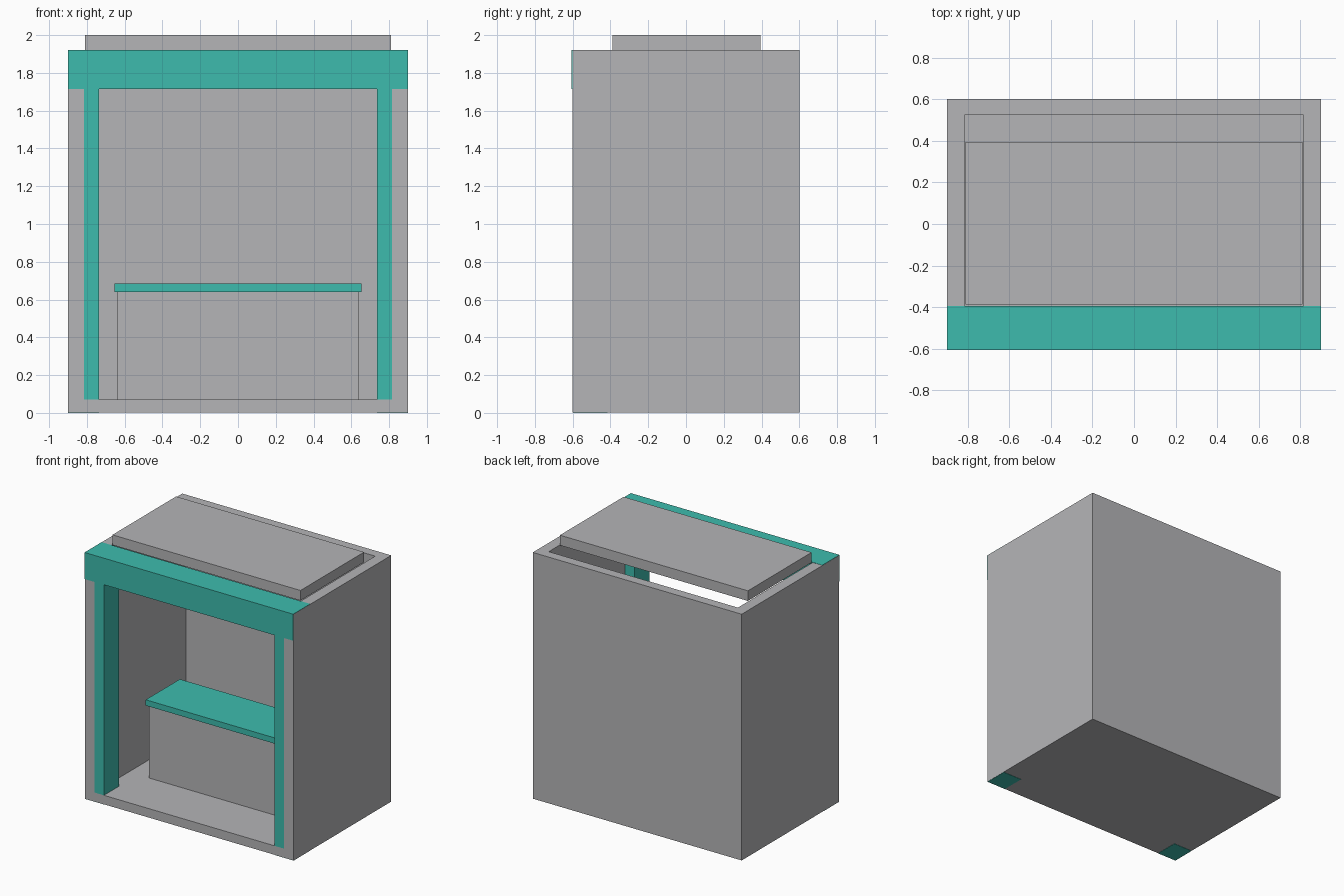
import bpy

if "Cube" in bpy.data.objects:
    bpy.data.objects.remove(bpy.data.objects["Cube"], do_unlink=True)


def material(name, color):
    mat = bpy.data.materials.new(name)
    mat.use_nodes = True
    mat.diffuse_color = color
    mat.node_tree.nodes["Principled BSDF"].inputs["Base Color"].default_value = color
    return mat


grey = material("grey", (0.46, 0.46, 0.475, 1))
teal = material("teal", (0.048, 0.50, 0.42, 1))


def box(name, mat, x, y, z):
    """Box spanning the given (low, high) range on each axis."""
    spans = (x, y, z)
    bpy.ops.mesh.primitive_cube_add(size=1, location=[(a + b) / 2 for a, b in spans])
    ob = bpy.context.object
    ob.name = name
    ob.scale = [b - a for a, b in spans]
    bpy.ops.object.transform_apply(location=False, rotation=False, scale=True)
    ob.data.materials.append(mat)
    return ob


# Booth shell: floor, two sides and back, open at the front and top
shell = box("booth_shell", grey, (-0.9, 0.9), (-0.6, 0.6), (0.002, 1.92))
cutter = box("shell_cutter", grey, (-0.815, 0.815), (-0.8, 0.525), (0.072, 2.2))
cutter.hide_render = True
bpy.context.view_layer.objects.active = shell
mod = shell.modifiers.new("hollow", "BOOLEAN")
mod.operation = "DIFFERENCE"
mod.solver = "EXACT"
mod.object = cutter
bpy.ops.object.modifier_apply(modifier=mod.name)
bpy.data.objects.remove(cutter, do_unlink=True)

# Front posts with their foot plates under the floor
for side, s in (("left", 1), ("right", -1)):
    box(side + "_post", teal, sorted((s * 0.735, s * 0.815)), (-0.6, -0.415), (0.072, 1.75))
    box(side + "_foot_plate", teal, sorted((s * 0.735, s * 0.899)), (-0.599, -0.415), (0, 0.006))

# Header beam across the front
box("header", teal, (-0.899, 0.899), (-0.605, -0.395), (1.715, 1.922))

# Roof panel
box("roof_panel", grey, (-0.81, 0.81), (-0.388, 0.395), (1.921, 2.0))

# Counter inside
box("counter_base", grey, (-0.64, 0.64), (-0.18, 0.2), (0.07, 0.642))
box("counter_top", teal, (-0.655, 0.655), (-0.2, 0.22), (0.64, 0.685))
